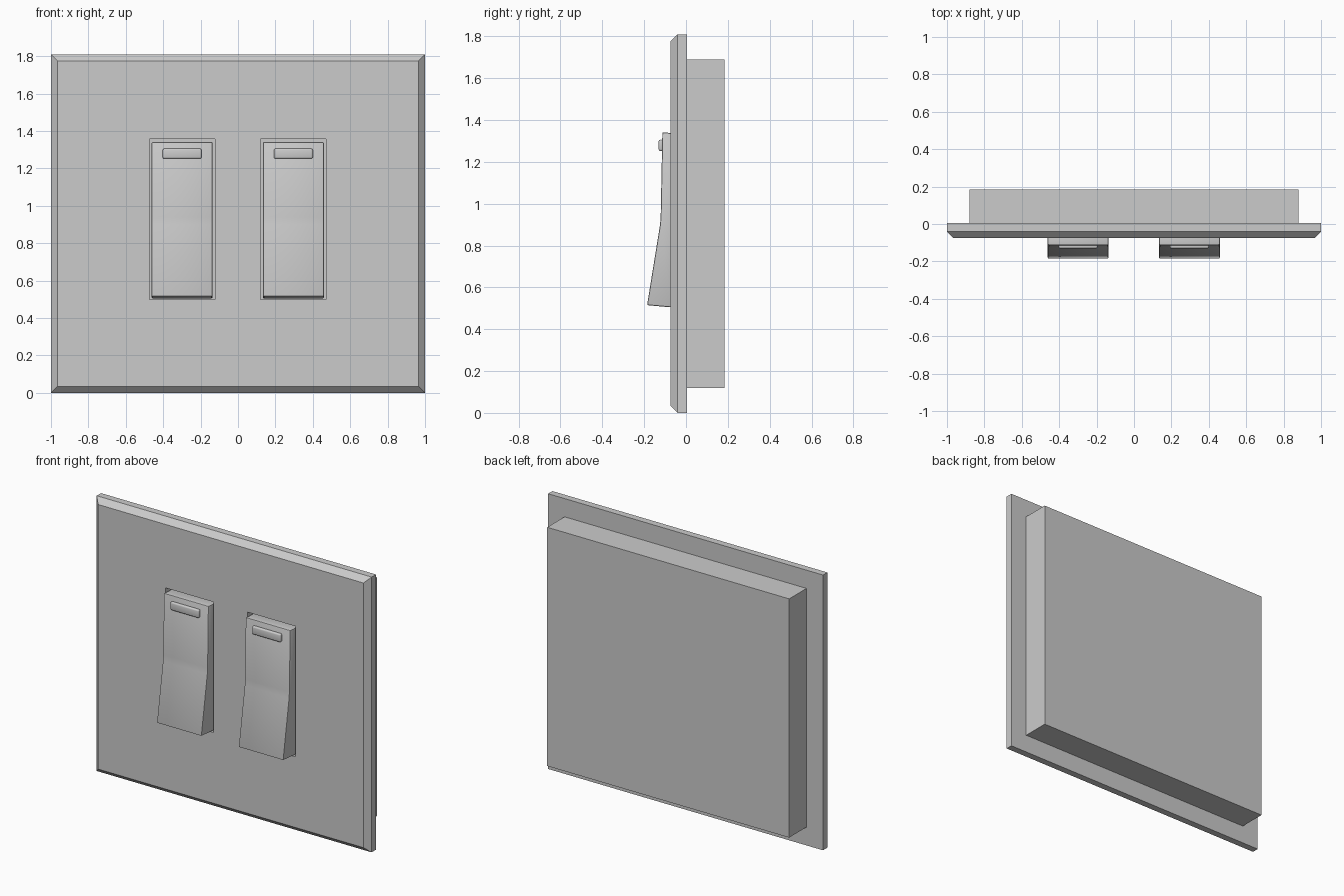
import bpy
import bmesh
import math

cube = bpy.data.objects.get("Cube")
if cube:
    bpy.data.objects.remove(cube, do_unlink=True)

grey = bpy.data.materials.new("light_grey")
grey.use_nodes = True
GREY = (0.6, 0.6, 0.6, 1)
grey.diffuse_color = GREY
grey.node_tree.nodes["Principled BSDF"].inputs["Base Color"].default_value = GREY


def finish(name, bm):
    bmesh.ops.recalc_face_normals(bm, faces=bm.faces[:])
    mesh = bpy.data.meshes.new(name)
    bm.to_mesh(mesh)
    bm.free()
    mesh.materials.append(grey)
    obj = bpy.data.objects.new(name, mesh)
    bpy.context.collection.objects.link(obj)
    return obj


def apply_modifier(obj, mod):
    bpy.context.view_layer.objects.active = obj
    bpy.ops.object.modifier_apply(modifier=mod.name)


def box(name, x, y, z):
    """Box spanning the given (low, high) pairs."""
    bm = bmesh.new()
    bmesh.ops.create_cube(bm, size=1)
    for v in bm.verts:
        v.co = [lo + (c + 0.5) * (hi - lo) for c, (lo, hi) in zip(v.co, (x, y, z))]
    return finish(name, bm)


def extrude_x(name, profile, x0, x1):
    """Sweep a (y, z) profile along x."""
    bm = bmesh.new()
    face = bm.faces.new([bm.verts.new((x0, y, z)) for y, z in profile])
    new = bmesh.ops.extrude_face_region(bm, geom=[face])["geom"]
    moved = [g for g in new if isinstance(g, bmesh.types.BMVert)]
    bmesh.ops.translate(bm, verts=moved, vec=(x1 - x0, 0, 0))
    return finish(name, bm)


def soften(obj, width, segments, angle):
    mod = obj.modifiers.new("soft_edges", "BEVEL")
    mod.width, mod.segments = width, segments
    mod.limit_method = "ANGLE"
    mod.angle_limit = math.radians(angle)
    apply_modifier(obj, mod)
    bpy.ops.object.select_all(action="DESELECT")
    obj.select_set(True)
    bpy.ops.object.shade_smooth_by_angle(angle=math.radians(35))


# Wall plate: rectangular slab with a chamfered front rim
HEIGHT = 1.81
BACK, RIM, FACE, CHAMFER = 0.005, -0.04, -0.075, 0.035
bm = bmesh.new()
rings = []
for y, inset in ((BACK, 0), (RIM, 0), (FACE, CHAMFER)):
    a, lo, hi = 1 - inset, inset, HEIGHT - inset
    rings.append([bm.verts.new((x, y, z))
                  for x, z in ((-a, lo), (a, lo), (a, hi), (-a, hi))])
for r0, r1 in zip(rings, rings[1:]):
    for i in range(4):
        j = (i + 1) % 4
        bm.faces.new((r0[i], r0[j], r1[j], r1[i]))
bm.faces.new(rings[0])
bm.faces.new(rings[-1])
plate = finish("wall_plate", bm)

# Mounting box behind the plate
box("back_box", (-0.88, 0.88), (BACK, 0.185), (0.12, 1.69))

# Rocker side profile: upper half nearly flat, lower half tipped forward
rocker_profile = [(-0.01, 0.505), (-0.075, 0.505), (-0.186, 0.515),
                  (-0.124, 0.9), (-0.121, 0.94), (-0.113, 1.342),
                  (-0.075, 1.338), (-0.01, 1.338)]

for side, cx in (("right", -0.299), ("left", 0.296)):
    # Slot through the plate
    cutter = box("slot_cutter", (cx - 0.175, cx + 0.175), (-0.2, 0.1), (0.5, 1.358))
    cutter.hide_render = True
    mod = plate.modifiers.new("slot", "BOOLEAN")
    mod.object, mod.operation, mod.solver = cutter, "DIFFERENCE", "EXACT"
    apply_modifier(plate, mod)
    bpy.data.objects.remove(cutter, do_unlink=True)

    # Rocker and its raised indicator bar
    rocker = extrude_x(side + "_rocker", rocker_profile, cx - 0.163, cx + 0.163)
    soften(rocker, 0.007, 2, 40)
    bar = box(side + "_indicator_bar", (cx - 0.104, cx + 0.104),
              (-0.131, -0.108), (1.252, 1.306))
    soften(bar, 0.009, 3, 40)
